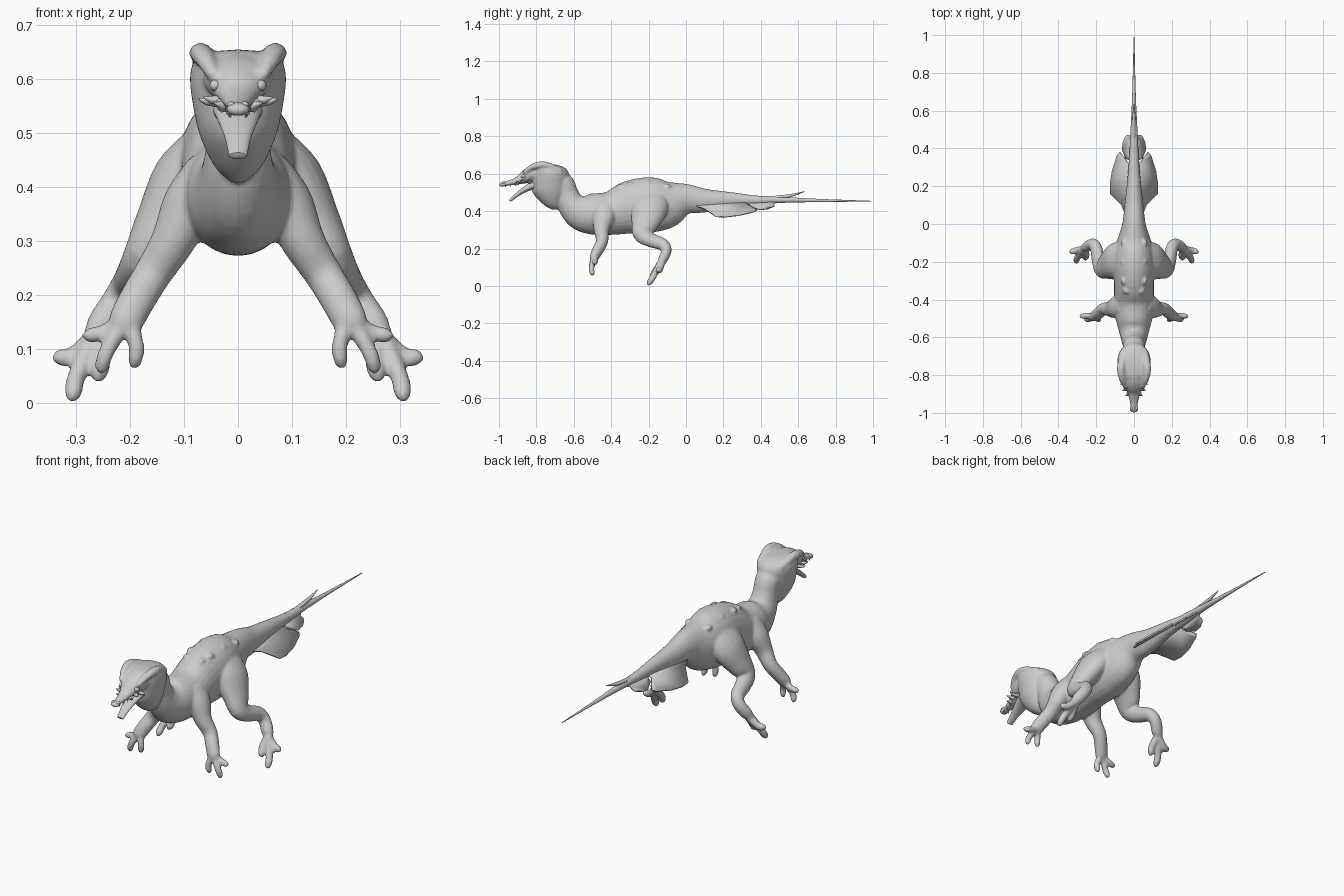
import bpy, bmesh, math
from mathutils import Vector

if "Cube" in bpy.data.objects:
    bpy.data.objects.remove(bpy.data.objects["Cube"])

grey = bpy.data.materials.new("hide grey")
grey.diffuse_color = (0.6, 0.6, 0.6, 1)
grey.use_nodes = True
grey.node_tree.nodes["Principled BSDF"].inputs["Base Color"].default_value = grey.diffuse_color


def finish(name, bm, mirror=False, angle=50):
    """Turn a bmesh into a smooth, optionally mirrored object."""
    bmesh.ops.recalc_face_normals(bm, faces=bm.faces)
    me = bpy.data.meshes.new(name)
    bm.to_mesh(me)
    bm.free()
    me.materials.append(grey)
    ob = bpy.data.objects.new(name, me)
    bpy.context.collection.objects.link(ob)
    bpy.context.view_layer.objects.active = ob
    ob.select_set(True)
    if mirror:
        m = ob.modifiers.new("mirror", 'MIRROR')
        m.use_mirror_merge = False
        bpy.ops.object.modifier_apply(modifier=m.name)
    bpy.ops.object.shade_smooth_by_angle(angle=math.radians(angle))
    ob.select_set(False)
    return ob


def spline(pts, steps):
    """Catmull-Rom through stations of position and radii."""
    out, n = [], len(pts)
    for i in range(n - 1):
        p = [pts[max(i - 1, 0)], pts[i], pts[i + 1], pts[min(i + 2, n - 1)]]
        for s in range(steps):
            t = s / steps
            out.append([0.5 * (2 * b + (c - a) * t + (2 * a - 5 * b + 4 * c - d) * t * t
                        + (3 * b - a - 3 * c + d) * t ** 3) for a, b, c, d in zip(*p)])
    return out + [list(pts[-1])]


def loft(name, pts, ref=(1, 0, 0), sides=20, steps=4, mirror=False, axis=None):
    """Elliptical tube: stations are x, y, z, radius along ref, other radius."""
    st = spline(pts, steps)
    pos = [Vector(s[:3]) for s in st]
    bm, rings = bmesh.new(), []
    for i, s in enumerate(st):
        t = Vector(axis) if axis else (pos[min(i + 1, len(st) - 1)] - pos[max(i - 1, 0)]).normalized()
        u = Vector(ref)
        u = (u - t * u.dot(t)).normalized()
        v = t.cross(u)
        a, b = max(s[3], .001), max(s[4], .001)
        rings.append([bm.verts.new(pos[i] + u * a * math.cos(q) + v * b * math.sin(q))
                      for q in (2 * math.pi * k / sides for k in range(sides))])
    for r0, r1 in zip(rings, rings[1:]):
        for k in range(sides):
            j = (k + 1) % sides
            bm.faces.new((r0[k], r0[j], r1[j], r1[k]))
    # domed ends
    for ring, i, o in ((rings[0], 0, 1), (rings[-1], -1, -2)):
        d = (pos[i] - pos[o]).normalized() * min(st[i][3], st[i][4]) * (0.1 if axis else 0.45)
        tip = bm.verts.new(pos[i] + d)
        for k in range(sides):
            bm.faces.new((ring[k], ring[(k + 1) % sides], tip))
    return finish(name, bm, mirror)


def fin(name, outline, z0, droop):
    """Thin drooping side fin, mirrored."""
    bm = bmesh.new()
    bm.faces.new([bm.verts.new((x, y, z0 - droop * x)) for x, y in outline])
    bmesh.ops.triangulate(bm, faces=bm.faces[:])
    ob = finish(name, bm, True)
    s = ob.modifiers.new("thickness", 'SOLIDIFY')
    s.thickness, s.offset = 0.008, 0
    return ob


def ball(name, c, r, mirror=False):
    bm = bmesh.new()
    bmesh.ops.create_uvsphere(bm, u_segments=14, v_segments=8, radius=1)
    for v in bm.verts:
        v.co = Vector(c) + Vector([a * b for a, b in zip(v.co, r)])
    return finish(name, bm, mirror)


flesh = []  # parts blended into one skin

# trunk and neck
spine = [(.5, .46, .016, .016), (.38, .457, .024, .026), (.25, .46, .034, .04),
         (.1, .456, .05, .064), (.0, .464, .062, .083), (-.1, .438, .093, .13),
         (-.2, .432, .112, .149), (-.3, .418, .106, .143), (-.4, .389, .105, .117),
         (-.5, .385, .097, .11), (-.565, .398, .08, .098), (-.612, .435, .066, .076),
         (-.636, .49, .058, .062), (-.655, .545, .06, .058), (-.69, .575, .06, .05)]
flesh.append(loft("body", [(0,) + s for s in spine], sides=28))

# hood at the back of the head, with raised corner crests
hood = [(-.70, .408, .012, .018), (-.712, .435, .042, .05), (-.728, .495, .071, .09),
        (-.73, .56, .085, .101), (-.73, .60, .089, .104), (-.738, .628, .084, .095),
        (-.75, .645, .066, .07), (-.76, .652, .03, .03)]
flesh.append(loft("hood", [(0,) + s for s in hood], sides=28, axis=(0, 0, 1)))
flesh.append(loft("hood_crest", [(.045, -.865, .605, .012, .012), (.06, -.825, .634, .018, .016),
                                 (.069, -.78, .647, .021, .019), (.065, -.735, .642, .022, .018),
                                 (.052, -.67, .612, .02, .018)], sides=14, mirror=True))

# skull and snout
flesh.append(loft("upper_head", [(0, -.76, .605, .07, .05), (0, -.82, .598, .064, .045),
                                 (0, -.86, .582, .05, .036), (0, -.89, .567, .036, .024),
                                 (0, -.93, .554, .025, .016), (0, -.965, .546, .019, .012),
                                 (0, -.982, .543, .025, .013), (0, -.995, .54, .016, .009)]))

# front legs and toes
flesh.append(loft("front_leg", [(.05, -.43, .43, .07, .045), (.088, -.44, .37, .062, .05),
                                (.12, -.452, .30, .042, .041), (.157, -.448, .24, .032, .035),
                                (.187, -.472, .19, .03, .034), (.208, -.492, .15, .024, .032),
                                (.216, -.497, .13, .014, .02)], ref=(0, 1, 0), mirror=True))
front_toes = [((.20, -.495, .145), (.188, -.505, .105), (.192, -.502, .064)),
              ((.217, -.495, .14), (.243, -.505, .095), (.256, -.50, .055)),
              ((.215, -.49, .145), (.25, -.485, .13), (.287, -.49, .122))]

# hind legs and toes
flesh.append(loft("hind_leg", [(.05, -.19, .47, .10, .055), (.095, -.197, .41, .099, .065),
                               (.14, -.22, .335, .075, .05), (.170, -.235, .278, .05, .04),
                               (.188, -.19, .246, .04, .034), (.202, -.125, .222, .034, .031),
                               (.222, -.105, .188, .028, .03), (.25, -.122, .145, .026, .03),
                               (.268, -.134, .118, .016, .02)], ref=(0, 1, 0), mirror=True))
hind_toes = [((.26, -.13, .125), (.305, -.14, .087), (.342, -.15, .083)),
             ((.265, -.135, .125), (.298, -.175, .05), (.308, -.205, .003)),
             ((.258, -.135, .12), (.252, -.165, .08), (.26, -.185, .04))]
for leg, toes, k in (("front", front_toes, 1), ("hind", hind_toes, 1.15)):
    for i, (a, b, c) in enumerate(toes):
        mid = tuple((p + 2 * q) / 3 for p, q in zip(b, c))
        flesh.append(loft(f"{leg}_toe_{i}", [(*a, .017 * k, .017 * k), (*b, .015 * k, .015 * k),
                                             (*mid, .014 * k, .014 * k), (*c, .006, .006)],
                          ref=(.6, .7, .3), sides=12, mirror=True))

# low bumps across the back
for i in range(6):
    y = -.35 + i * .05
    z = .538 + .024 * math.sin(math.pi * (i + .5) / 6)
    flesh.append(ball(f"back_bump_{i}", (.038 + .014 * (i % 2), y, z - .013), (.02, .022, .014), True))

# blend the fleshy parts into one smooth skin
for ob in flesh:
    ob.select_set(True)
body = flesh[0]
bpy.context.view_layer.objects.active = body
bpy.ops.object.join()
r = body.modifiers.new("blend", 'REMESH')
r.mode, r.voxel_size, r.use_smooth_shade = 'VOXEL', 0.006, True
s = body.modifiers.new("soften", 'SMOOTH')
s.factor, s.iterations = 0.5, 5
body.select_set(False)

# slender tail end
loft("tail", [(0, .38, .457, .024, .026), (0, .5, .46, .018, .017), (0, .7, .457, .009, .009),
              (0, .99, .453, .002, .002)], sides=14)

# lower jaw, eyes and nostrils
loft("lower_jaw", [(0, -.76, .55, .055, .035), (0, -.81, .54, .046, .026),
                   (0, -.85, .522, .037, .017), (0, -.90, .49, .024, .011),
                   (0, -.94, .457, .017, .008)])
ball("eye", (.042, -.868, .587), (.011, .015, .011), True)
ball("nostril_bump", (.012, -.975, .551), (.009, .012, .007), True)

# cheek spikes and teeth
for i, (y, z, reach) in enumerate([(-.835, .557, .073), (-.87, .56, .064), (-.895, .55, .046)]):
    loft(f"cheek_spike_{i}", [(.03, y, z, .014, .011), (reach - .014, y - .008, z + .001, .008, .007),
                              (reach, y - .014, z + .006, .001, .001)],
         ref=(0, 1, 0), sides=8, steps=2, mirror=True)
for i in range(3):
    y, z = -.965 + i * .028, .54 + i * .003
    loft(f"tooth_{i}", [(.014 + i * .003, y, z, .004, .004),
                        (.014 + i * .003, y, z - .013, .001, .001)],
         sides=6, steps=1, mirror=True)

# tail fins and the spike above them
fin("large_tail_fin", [(0, .0), (.045, .05), (.065, .1), (.124, .16), (.126, .21), (.115, .28),
                       (.09, .36), (.075, .38), (.055, .355), (.035, .325), (0, .33)], .46, .72)
fin("small_tail_fin", [(0, .33), (.02, .365), (.043, .345), (.062, .395), (.058, .43),
                       (.045, .432), (.046, .46), (.036, .472), (.018, .47), (0, .52)], .455, .75)
loft("tail_spike", [(0, .42, .465, .012, .012), (0, .53, .478, .011, .01),
                    (0, .59, .491, .007, .006), (0, .637, .506, .001, .001)], sides=10)
